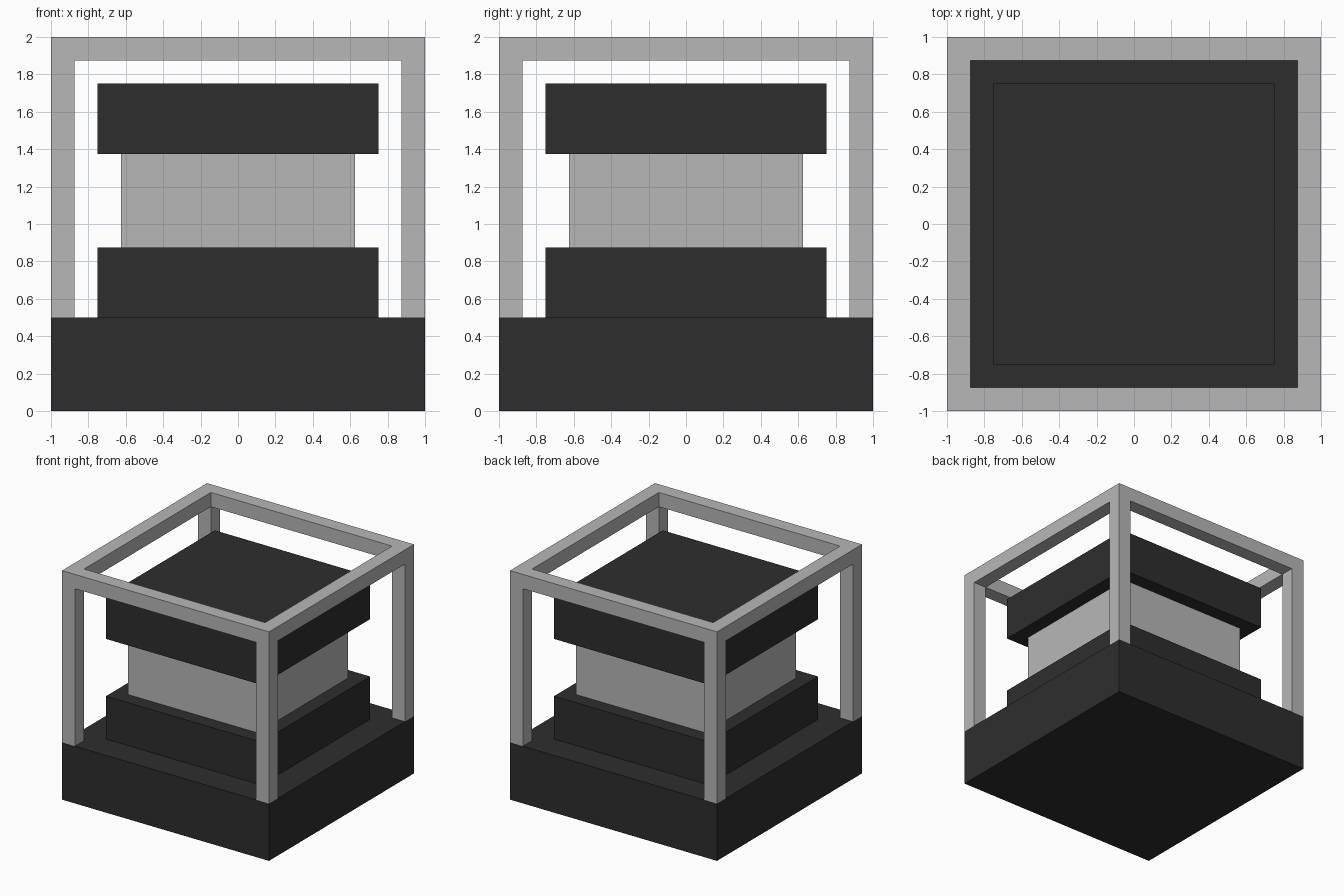
import bpy, bmesh

if "Cube" in bpy.data.objects:
    bpy.data.objects.remove(bpy.data.objects["Cube"])


def material(name, value):
    m = bpy.data.materials.new(name)
    m.diffuse_color = (value, value, value, 1)
    m.use_nodes = True
    m.node_tree.nodes["Principled BSDF"].inputs["Base Color"].default_value = m.diffuse_color
    return m


dark = material("charcoal", 0.027)
light = material("light grey", 0.475)


def add_object(name, bm, mat):
    mesh = bpy.data.meshes.new(name)
    bm.to_mesh(mesh)
    bm.free()
    mesh.materials.append(mat)
    ob = bpy.data.objects.new(name, mesh)
    bpy.context.collection.objects.link(ob)


def block(name, half, z0, z1, mat):
    bm = bmesh.new()
    bmesh.ops.create_cube(bm, size=1)
    for v in bm.verts:
        v.co = (v.co.x * 2 * half, v.co.y * 2 * half, z0 if v.co.z < 0 else z1)
    add_object(name, bm, mat)


# Stacked solid blocks
block("base", 1.0, 0.0, 0.5, dark)
block("lower_block", 0.75, 0.5, 0.875, dark)
block("middle_core", 0.625, 0.875, 1.375, light)
block("upper_block", 0.75, 1.375, 1.75, dark)

# Open frame: square top ring with a leg pulled down from each corner
bm = bmesh.new()
steps = (-1.0, -0.875, 0.875, 1.0)
grid = [[bm.verts.new((x, y, 2.0)) for y in steps] for x in steps]
cells = [(i, j) for i in range(3) for j in range(3) if (i, j) != (1, 1)]
for i, j in cells:
    bm.faces.new((grid[i][j], grid[i + 1][j], grid[i + 1][j + 1], grid[i][j + 1]))
ring = bmesh.ops.extrude_face_region(bm, geom=bm.faces[:], use_keep_orig=True)
for v in (g for g in ring["geom"] if isinstance(g, bmesh.types.BMVert)):
    v.co.z = 1.875
bm.normal_update()
corners = [f for f in bm.faces
           if all(abs(v.co.z - 1.875) < 1e-4 for v in f.verts)
           and all(min(abs(v.co.x), abs(v.co.y)) > 0.8 for v in f.verts)
           and f.calc_area() < 0.02]
legs = bmesh.ops.extrude_discrete_faces(bm, faces=corners)
for f in legs["faces"]:
    for v in f.verts:
        v.co.z = 0.5
bmesh.ops.recalc_face_normals(bm, faces=bm.faces[:])
add_object("cage_frame", bm, light)
